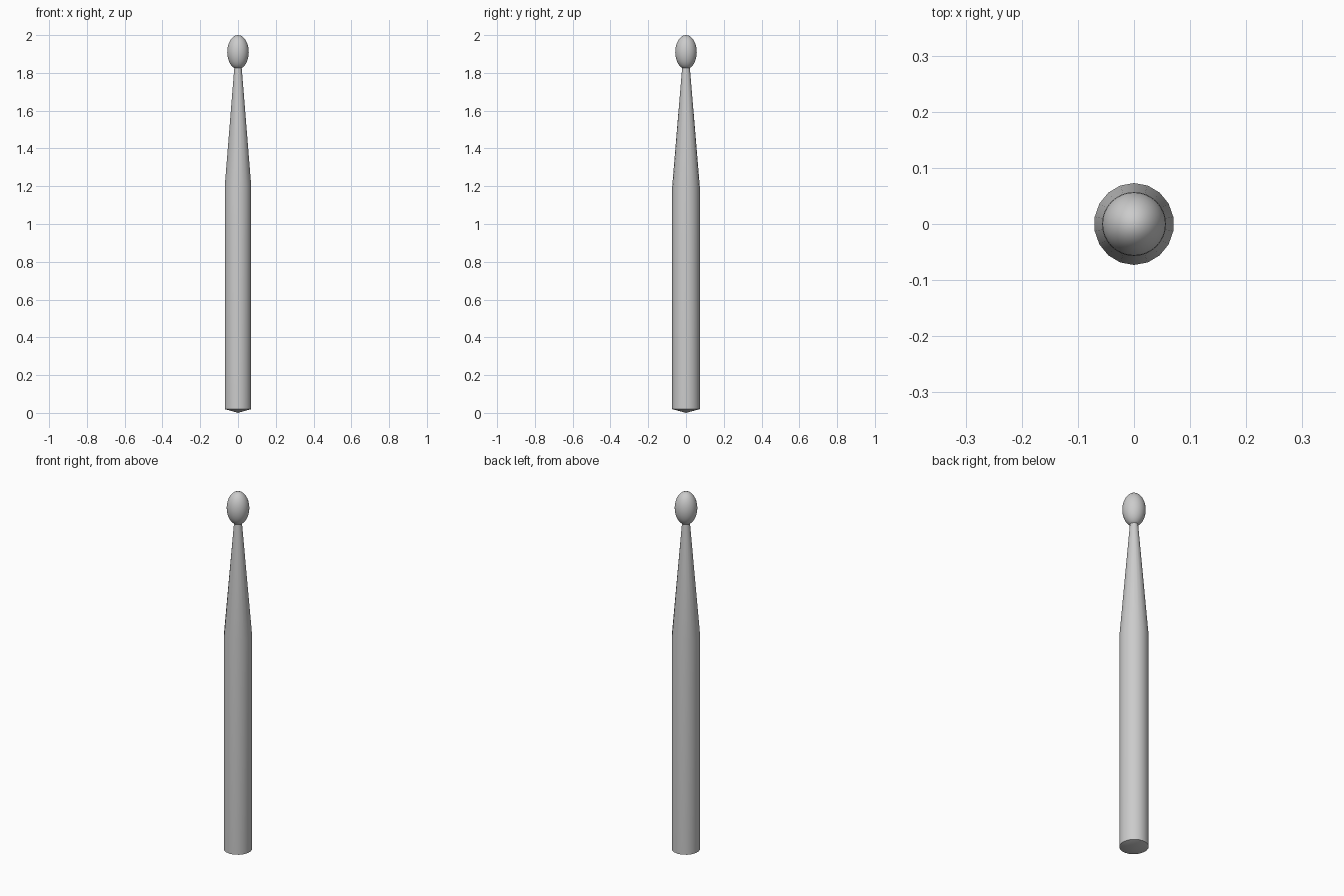
import bpy, bmesh, math

if "Cube" in bpy.data.objects:
    bpy.data.objects.remove(bpy.data.objects["Cube"])


def lathe(name, profile, sides, x_scale=1.0):
    """Spin (radius, z) points about z; radius 0 makes a pole."""
    bm = bmesh.new()
    rings = []
    for r, z in profile:
        n = 1 if r == 0 else sides
        rings.append([bm.verts.new((x_scale * r * math.sin(2 * math.pi * i / sides),
                                    r * math.cos(2 * math.pi * i / sides), z))
                      for i in range(n)])
    for a, b in zip(rings, rings[1:]):
        for i in range(sides):
            j = (i + 1) % sides
            quad = [a[i % len(a)], a[j % len(a)], b[j % len(b)], b[i % len(b)]]
            bm.faces.new(list(dict.fromkeys(quad)))
    bmesh.ops.recalc_face_normals(bm, faces=bm.faces)
    mesh = bpy.data.meshes.new(name)
    bm.to_mesh(mesh)
    bm.free()
    ob = bpy.data.objects.new(name, mesh)
    bpy.context.collection.objects.link(ob)
    bpy.ops.object.select_all(action='DESELECT')
    ob.select_set(True)
    bpy.context.view_layer.objects.active = ob
    bpy.ops.object.shade_smooth_by_angle(angle=math.radians(30))
    return ob


# Shaft with shallow conical butt, straight grip and tapered neck
lathe("stick_shaft", [(0, 0.005), (0.073, 0.02), (0.073, 1.2),
                      (0.021, 1.82), (0.018, 1.85), (0, 1.85)], 18, 0.975)
bpy.context.object.data.vertices[0].co.z = 0

# Egg-shaped bead at the tip
steps = 16
bead = [(0.057 * math.sin(math.pi * k / steps) if 0 < k < steps else 0,
         1.91 - 0.09 * math.cos(math.pi * k / steps)) for k in range(steps + 1)]
lathe("tip_bead", bead, 32)
